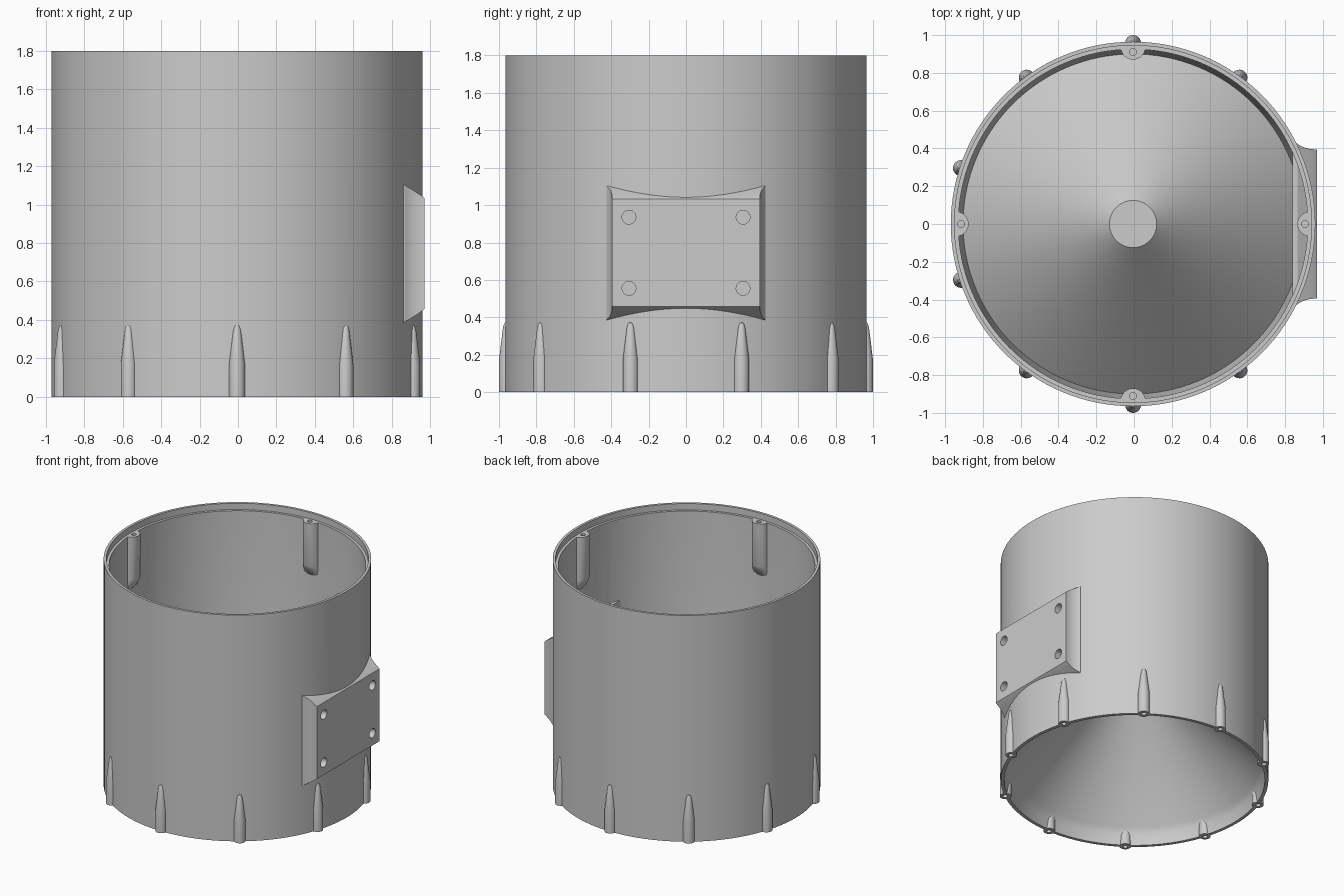
import bpy, bmesh
from math import radians, cos, sin, pi
from mathutils import Matrix, Vector

cube = bpy.data.objects.get("Cube")
if cube:
    bpy.data.objects.remove(cube, do_unlink=True)

OFFSET = Vector((-0.005, 0, 0))

grey = bpy.data.materials.new("plain grey")
grey.use_nodes = True
colour = (0.6, 0.6, 0.6, 1)
grey.diffuse_color = colour
grey.node_tree.nodes["Principled BSDF"].inputs["Base Color"].default_value = colour


def make_object(name, bm):
    bmesh.ops.recalc_face_normals(bm, faces=bm.faces)
    mesh = bpy.data.meshes.new(name)
    bm.to_mesh(mesh)
    bm.free()
    mesh.materials.append(grey)
    ob = bpy.data.objects.new(name, mesh)
    ob.location = OFFSET
    bpy.context.collection.objects.link(ob)
    return ob


def lathe(bm, profile, steps, matrix=Matrix()):
    """Spin an (r, z) profile that starts and ends on the axis."""
    verts = [bm.verts.new((r, 0, z)) for r, z in profile]
    edges = [bm.edges.new(pair) for pair in zip(verts, verts[1:])]
    res = bmesh.ops.spin(bm, geom=verts + edges, cent=(0, 0, 0), axis=(0, 0, 1),
                         angle=2 * pi, steps=steps, use_duplicate=False)
    new = list(set(verts) | {v for f in bm.faces for v in f.verts if not f.tag})
    bmesh.ops.remove_doubles(bm, verts=new, dist=1e-5)
    fresh = {v for f in bm.faces if not f.tag for v in f.verts}
    bmesh.ops.transform(bm, matrix=matrix, verts=list(fresh))
    for f in bm.faces:
        f.tag = True


def loft(bm, rings):
    """Skin a list of equal-length closed rings and cap both ends."""
    rows = [[bm.verts.new(p) for p in ring] for ring in rings]
    for a, b in zip(rows, rows[1:]):
        for i in range(len(a)):
            j = (i + 1) % len(a)
            bm.faces.new((a[i], a[j], b[j], b[i]))
    bm.faces.new(rows[0])
    bm.faces.new(rows[-1])


def around(angle, radius, z=0):
    return Matrix.Rotation(radians(angle), 4, 'Z') @ Matrix.Translation((radius, 0, z))


def pin(bm, radius, length, matrix):
    bmesh.ops.create_cone(bm, cap_ends=True, segments=24, radius1=radius,
                          radius2=radius, depth=length, matrix=matrix)


RIB_ANGLES = range(18, 360, 36)
POST_ANGLES = range(0, 360, 90)

# Tube wall with a stepped top rim and a hollow cone floor
bm = bmesh.new()
lathe(bm, [(0, 0.91), (0.11, 0.91), (0.905, 0.13), (0.93, 0.08), (0.94, 0),
           (0.965, 0), (0.965, 1.8), (0.945, 1.8), (0.945, 1.75), (0.925, 1.75),
           (0.925, 0.42), (0.90, 0.19), (0.125, 0.95), (0, 0.95)], 128)
shell = make_object("tube_with_cone_floor", bm)

# Tapered screw ribs around the foot
bm = bmesh.new()
for a in RIB_ANGLES:
    lathe(bm, [(0, 0), (0.042, 0), (0.042, 0.17), (0.02, 0.35), (0.012, 0.37),
               (0, 0.375)], 24, around(a, 0.958))
ribs = make_object("foot_ribs", bm)

# Half-round screw posts inside the top, blending into the wall below
bm = bmesh.new()
for a in POST_ANGLES:
    rot = Matrix.Rotation(radians(a), 4, 'Z')
    rings = []
    for z, depth in ((1.75, 1), (1.41, 1), (1.385, 0.85), (1.35, 0.5), (1.31, 0.05)):
        arc = [pi / 2 + pi * i / 16 for i in range(17)]
        rings.append([rot @ Vector((0.935 + 0.065 * depth * cos(t), 0.065 * sin(t), z))
                      for t in arc])
    loft(bm, rings)
posts = make_object("inner_posts", bm)

# Flat mounting pad with sides flaring into the wall
bm = bmesh.new()
rings = []
for i in range(11):
    s = i / 10
    hy = 0.395 + 0.03 * s ** 2.5
    hz = 0.288 + 0.07 * s ** 0.9
    x = 0.975 - 0.105 * s
    rings.append([(x, sy * hy, 0.745 + sz * hz)
                  for sy, sz in ((-1, -1), (1, -1), (1, 1), (-1, 1))])
rings.append([(0.845, y, z) for x, y, z in rings[-1]])
loft(bm, rings)
pad = make_object("mounting_pad", bm)

# Cutter for all the screw holes
bm = bmesh.new()
for a in RIB_ANGLES:
    pin(bm, 0.018, 0.3, around(a, 0.962))
for a in POST_ANGLES:
    pin(bm, 0.018, 0.4, around(a, 0.911, 1.75))
turn = Matrix.Rotation(pi / 2, 4, 'Y')
for y in (-0.305, 0.305):
    for z in (0.555, 0.935):
        pin(bm, 0.037, 0.18, Matrix.Translation((0.975, y, z)) @ turn)
cutter = make_object("hole_cutter", bm)
cutter.hide_render = True

# Cut the holes, bake the result and smooth the round faces
parts = [shell, ribs, posts, pad]
for ob in parts:
    mod = ob.modifiers.new("holes", 'BOOLEAN')
    mod.operation = 'DIFFERENCE'
    mod.solver = 'EXACT'
    mod.object = cutter
bpy.context.view_layer.update()
graph = bpy.context.evaluated_depsgraph_get()
baked = [bpy.data.meshes.new_from_object(ob.evaluated_get(graph)) for ob in parts]
for ob, mesh in zip(parts, baked):
    ob.modifiers.clear()
    ob.data = mesh
bpy.data.objects.remove(cutter, do_unlink=True)

bpy.ops.object.select_all(action='DESELECT')
for ob in parts:
    ob.select_set(True)
bpy.context.view_layer.objects.active = shell
bpy.ops.object.shade_smooth_by_angle(angle=radians(30))
